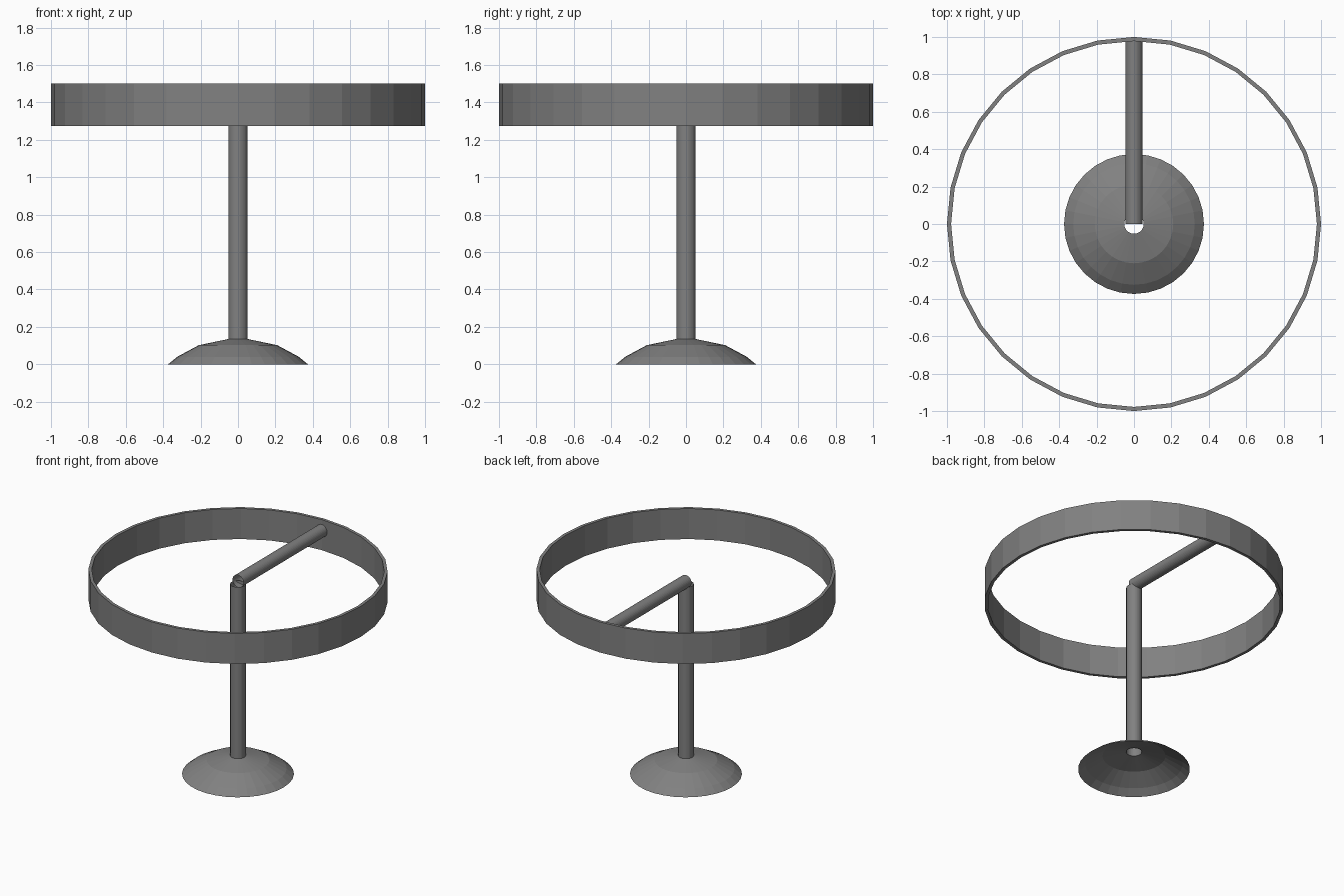
import bpy
import math

if "Cube" in bpy.data.objects:
    bpy.data.objects.remove(bpy.data.objects["Cube"], do_unlink=True)

SIDES = 32

# Single grey metal colour
metal = bpy.data.materials.new("grey_metal")
metal.use_nodes = True
grey = (0.22, 0.22, 0.22, 1)
metal.diffuse_color = grey
metal.node_tree.nodes["Principled BSDF"].inputs["Base Color"].default_value = grey


def lathe(name, profile, closed=False):
    """Turn a (radius, height) profile around z into a faceted shell."""
    verts, faces = [], []
    for r, z in profile:
        for i in range(SIDES):
            a = math.tau * i / SIDES
            verts.append((r * math.cos(a), r * math.sin(a), z))
    n = len(profile)
    for k in range(n if closed else n - 1):
        lo, hi = k * SIDES, (k + 1) % n * SIDES
        for i in range(SIDES):
            j = (i + 1) % SIDES
            faces.append((lo + i, lo + j, hi + j, hi + i))
    mesh = bpy.data.meshes.new(name)
    mesh.from_pydata(verts, [], faces)
    mesh.materials.append(metal)
    obj = bpy.data.objects.new(name, mesh)
    bpy.context.collection.objects.link(obj)
    return obj


# Hollow domed foot with a hole for the pole
lathe("base", [(0.374, 0), (0.325, 0.04), (0.21, 0.102), (0.052, 0.135)])

# Open upright tube
lathe("pole", [(0.052, 0.132), (0.052, 1.40)])

# Open horizontal tube reaching back to the ring
arm = lathe("arm", [(0.045, 0), (0.045, 0.98)])
arm.rotation_euler.x = -math.pi / 2
arm.location.z = 1.42

# Flat band ring
lathe("ring", [(1, 1.275), (1, 1.5), (0.978, 1.5), (0.978, 1.275)], closed=True)
